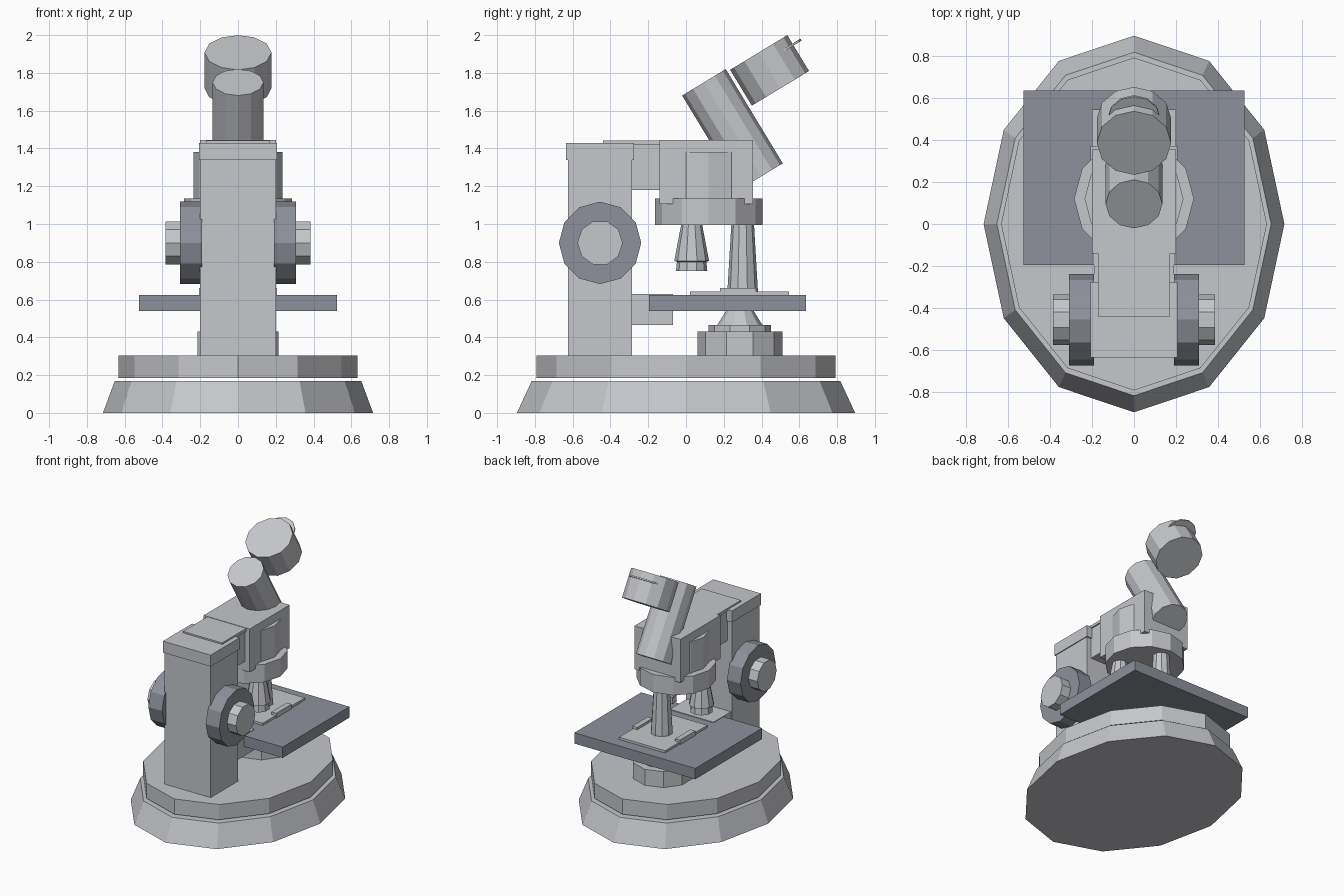
import bpy, bmesh
from math import sin, cos, pi, radians
from mathutils import Matrix, Vector

old = bpy.data.objects.get("Cube")
if old:
    bpy.data.objects.remove(old, do_unlink=True)


def material(name, color):
    m = bpy.data.materials.new(name)
    m.use_nodes = True
    m.diffuse_color = color
    m.node_tree.nodes["Principled BSDF"].inputs["Base Color"].default_value = color
    return m


LIGHT = material("light grey metal", (0.56, 0.57, 0.60, 1))
DARK = material("slate grey metal", (0.27, 0.285, 0.33, 1))


def finish(name, bm, mat):
    bmesh.ops.recalc_face_normals(bm, faces=bm.faces)
    mesh = bpy.data.meshes.new(name)
    bm.to_mesh(mesh)
    bm.free()
    mesh.materials.append(mat)
    ob = bpy.data.objects.new(name, mesh)
    bpy.context.collection.objects.link(ob)
    return ob


def box(name, x, y, z, mat=LIGHT):
    """Block from (min, max) ranges on each axis."""
    bm = bmesh.new()
    bmesh.ops.create_cube(bm, size=1)
    for v in bm.verts:
        v.co = Vector([sum(r) / 2 + c * (r[1] - r[0]) for r, c in zip((x, y, z), v.co)])
    return finish(name, bm, mat)


def lathe(name, profile, loc=(0, 0, 0), sides=12, rot=None, phase=0, oval=1, mat=LIGHT):
    """Capped turned solid from (radius, height) points; oval stretches y."""
    bm = bmesh.new()
    rings = []
    for r, h in profile:
        angles = [phase + 2 * pi * i / sides for i in range(sides)]
        rings.append([bm.verts.new((r * cos(a), r * oval * sin(a), h)) for a in angles])
    for low, high in zip(rings, rings[1:]):
        for i in range(sides):
            j = (i + 1) % sides
            bm.faces.new((low[i], low[j], high[j], high[i]))
    bm.faces.new(rings[0][::-1])
    bm.faces.new(rings[-1])
    bm.transform(Matrix.Translation(loc) @ (rot or Matrix()))
    return finish(name, bm, mat)


# Oval foot: sloped lower part and a plinth hovering just above it
lathe("base_foot", [(0.715, 0), (0.652, 0.17)], oval=1.252)
lathe("base_plinth", [(0.632, 0.185), (0.632, 0.305)], oval=1.252)

# Column, cap and arm
box("column", (-0.2, 0.2), (-0.625, -0.285), (0.3, 1.36))
box("column_cap", (-0.207, 0.207), (-0.635, -0.275), (1.34, 1.43))
box("arm", (-0.16, 0.16), (-0.3, -0.12), (1.18, 1.435))
box("arm_top_plate", (-0.17, 0.17), (-0.44, -0.12), (1.42, 1.442))

# Head block with the bulging drum and the nosepiece beneath
box("head", (-0.2, 0.2), (-0.14, 0.355), (1.105, 1.445))
lathe("head_drum", [(0.235, 1.1), (0.235, 1.38)], (0, 0.12, 0))
lathe("nosepiece", [(0.285, 0.995), (0.285, 1.135)], (0, 0.12, 0))

# Focus knobs on both sides
for side, sign in (("left", 1), ("right", -1)):
    turn = Matrix.Rotation(sign * pi / 2, 4, "Y")
    at = (0, -0.455, 0.9)
    lathe(side + "_focus_knob", [(0.218, 0.19), (0.218, 0.308)], at, rot=turn, mat=DARK)
    lathe(side + "_knob_hub", [(0.12, 0.3), (0.12, 0.385)], at, 10, turn, phase=pi / 2)

# Stage, its bracket, the slide plate and clips
box("stage", (-0.525, 0.525), (-0.195, 0.635), (0.54, 0.625), DARK)
box("stage_bracket", (-0.19, 0.19), (-0.3, -0.07), (0.465, 0.63))
box("slide_plate", (-0.2, 0.2), (0.02, 0.545), (0.615, 0.643))
for side, sign in (("left", 1), ("right", -1)):
    box(side + "_slide_clip", sorted((sign * 0.165, sign * 0.207)), (0.18, 0.37), (0.62, 0.662))

# Three objectives spaced evenly around the nosepiece
SHORT = [(0.083, 0.75), (0.078, 0.8), (0.092, 0.805), (0.055, 1.0)]
LONG = [(0.08, 0.64), (0.08, 0.66), (0.06, 1.0)]
for label, angle, profile in (("long", 90, LONG), ("left", -30, SHORT), ("right", 210, SHORT)):
    a = radians(angle)
    lathe(label + "_objective", profile, (0.18 * cos(a), 0.12 + 0.18 * sin(a), 0), 10, phase=pi / 2)

# Condenser lamp under the stage
lathe("condenser", [(0.225, 0.3), (0.225, 0.43), (0.165, 0.43), (0.165, 0.465),
                    (0.12, 0.465), (0.07, 0.545)], (0, 0.285, 0), 10, phase=pi / 2)

# Tilted body tube, eyepiece drum and its thin rear flange
tilt = Matrix.Rotation(radians(31.2), 4, "X")
lathe("body_tube", [(0.135, -0.583), (0.135, 0)], (0, 0.095, 1.75), rot=tilt)
eye = (0, 0.385, 1.908)
lathe("eyepiece_drum", [(0.177, -0.222), (0.177, 0)], eye, rot=tilt)
lathe("eyepiece_flange", [(0.125, -0.064), (0.125, -0.052)], eye,
      rot=tilt @ Matrix.Translation((0, 0.102, 0)))
